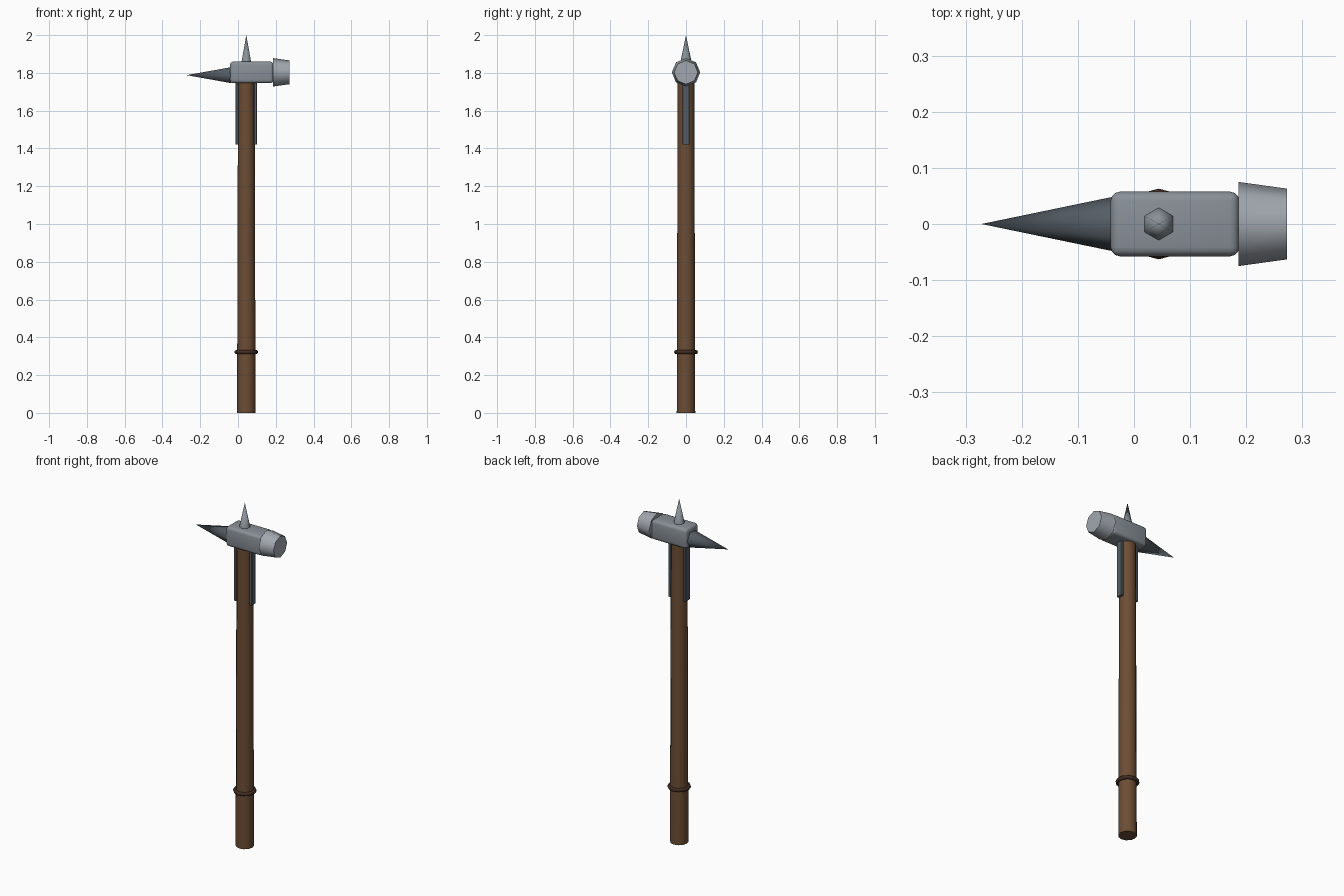
import bpy
from math import pi, radians

if "Cube" in bpy.data.objects:
    bpy.data.objects.remove(bpy.data.objects["Cube"])

CX = 0.044     # shaft axis
HZ = 1.803     # head centre height


def material(name, rgb):
    m = bpy.data.materials.new(name)
    m.diffuse_color = (*rgb, 1)
    m.use_nodes = True
    m.node_tree.nodes["Principled BSDF"].inputs["Base Color"].default_value = m.diffuse_color
    return m


WOOD = material("wood", (0.15, 0.075, 0.035))
LEATHER = material("dark_leather", (0.05, 0.025, 0.015))
STEEL = material("steel", (0.25, 0.28, 0.31))
BRIGHT = material("bright_steel", (0.36, 0.39, 0.43))
DARK = material("dark_steel", (0.09, 0.11, 0.13))


def finish(name, mat, smooth=None):
    o = bpy.context.object
    o.name = name
    o.data.materials.append(mat)
    if smooth:
        bpy.ops.object.shade_smooth_by_angle(angle=radians(smooth))
    return o


def cone(name, sides, r1, r2, depth, loc, mat, rot=(0, 0, 0), smooth=None):
    bpy.ops.mesh.primitive_cone_add(vertices=sides, radius1=r1, radius2=r2, depth=depth,
                                    location=loc, rotation=rot)
    return finish(name, mat, smooth)


def box(name, size, loc, mat, bevel, segments):
    bpy.ops.mesh.primitive_cube_add(size=1, location=loc)
    o = bpy.context.object
    o.scale = size
    bpy.ops.object.transform_apply(location=False, rotation=False, scale=True)
    b = o.modifiers.new("bevel", 'BEVEL')
    b.width, b.segments = bevel, segments
    bpy.ops.object.modifier_apply(modifier=b.name)
    return finish(name, mat, 35)


# Wooden shaft, slightly tapered
cone("shaft", 12, 0.049, 0.044, 1.78, (CX, 0, 0.89), WOOD, smooth=40)

# Grip ring
bpy.ops.mesh.primitive_torus_add(major_segments=12, minor_segments=8, major_radius=0.052,
                                 minor_radius=0.011, location=(CX, 0, 0.322))
finish("grip_ring", LEATHER, 50)

# Hammer head block
box("head_block", (0.229, 0.115, 0.114), (0.073, 0, HZ), STEEL, 0.016, 3)

# Flared octagonal striking face
cone("striking_face", 8, 0.075, 0.063, 0.087, (0.2295, 0, HZ), BRIGHT,
     rot=(0, pi / 2, 0), smooth=50)

# Rear spike
cone("rear_spike", 6, 0.049, 0, 0.237, (-0.1535, 0, 1.788), DARK,
     rot=(0, -pi / 2, 0), smooth=65)

# Top spike
cone("top_spike", 6, 0.030, 0, 0.145, (CX, 0, 1.9275), STEEL, smooth=65)

# Side straps holding the head to the shaft
for side, name in ((-1, "strap_left"), (1, "strap_right")):
    box(name, (0.016, 0.038, 0.35), (CX + side * 0.049, 0, 1.595), DARK, 0.002, 1)
